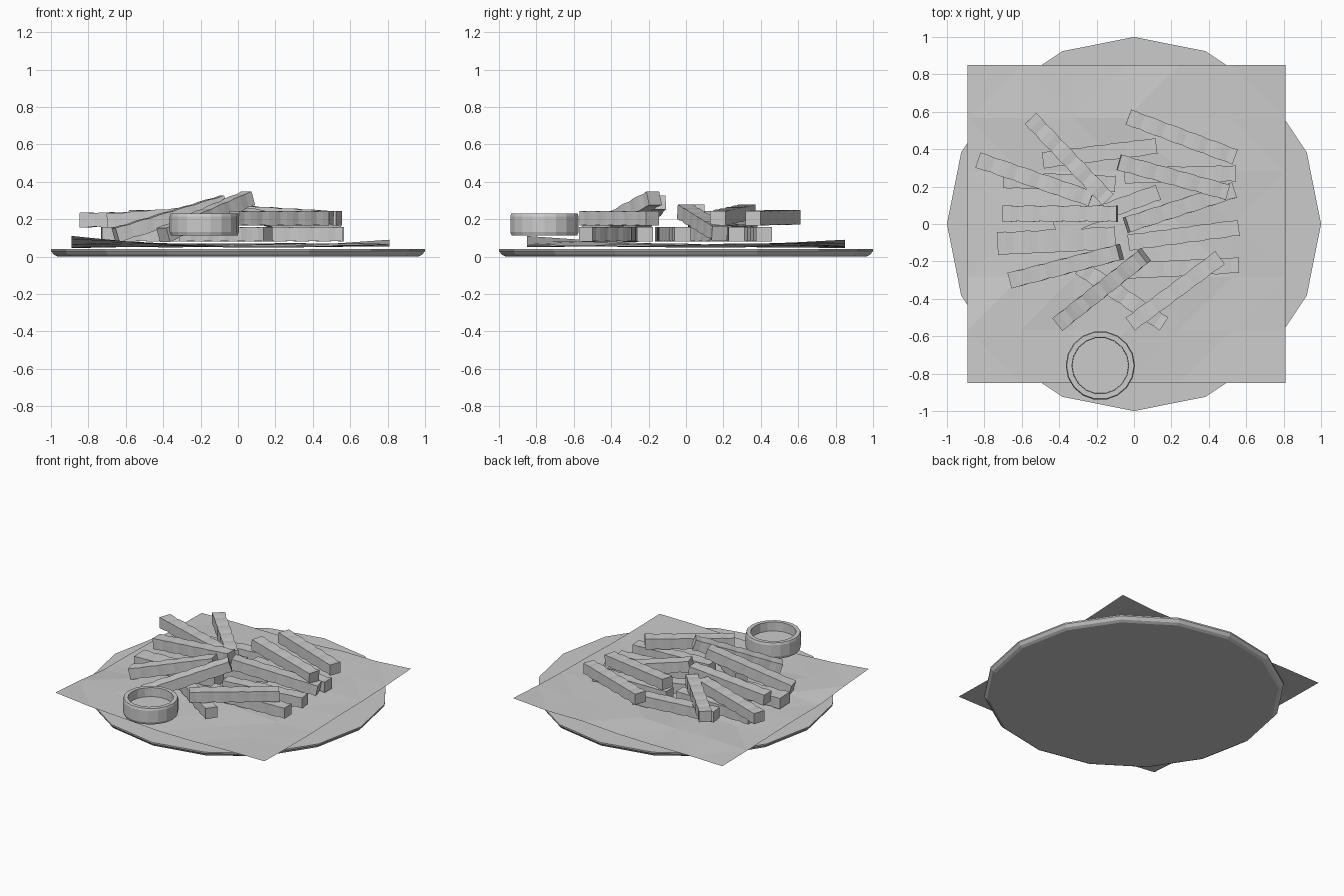
import bpy, bmesh, math, random
from mathutils import Vector

if "Cube" in bpy.data.objects:
    bpy.data.objects.remove(bpy.data.objects["Cube"])

random.seed(4)


def make(name, bm):
    bmesh.ops.recalc_face_normals(bm, faces=bm.faces)
    mesh = bpy.data.meshes.new(name)
    bm.to_mesh(mesh)
    bm.free()
    ob = bpy.data.objects.new(name, mesh)
    bpy.context.collection.objects.link(ob)
    return ob


def lathe(name, profile, sides, center=(0, 0)):
    """Rings of (radius, z) joined into a capped, faceted solid."""
    bm = bmesh.new()
    rings = [[bm.verts.new((center[0] + r * math.cos(2 * math.pi * i / sides),
                            center[1] + r * math.sin(2 * math.pi * i / sides), z))
              for i in range(sides)] for r, z in profile]
    for a, b in zip(rings, rings[1:]):
        for i in range(sides):
            j = (i + 1) % sides
            bm.faces.new((a[i], a[j], b[j], b[i]))
    bm.faces.new(rings[0])
    bm.faces.new(rings[-1])
    return make(name, bm)


def fry(name, x0, y0, z0, x1, y1, z1, width=0.084):
    """Square stick between two end points with a crinkled surface."""
    a, b = Vector((x0, y0, z0)), Vector((x1, y1, z1))
    along = (b - a).normalized()
    side = Vector((0, 0, 1)).cross(along).normalized()
    up = along.cross(side)
    bm = bmesh.new()
    n = 15
    rings = []
    for i in range(n + 1):
        t = i / n
        k = 1 + 0.06 * math.sin(2 * math.pi * 5 * t + 0.5)
        w, h = width / 2 * k, 0.038 * k
        c = a.lerp(b, t)
        rings.append([bm.verts.new(c + side * w * s + up * h * u)
                      for s, u in ((-1, -1), (1, -1), (1, 1), (-1, 1))])
    for p, q in zip(rings, rings[1:]):
        for i in range(4):
            j = (i + 1) % 4
            bm.faces.new((p[i], p[j], q[j], q[i]))
    bm.faces.new(rings[0])
    bm.faces.new(rings[-1])
    return make(name, bm)


# plate: thin 16-sided disc with a bevelled lower edge
lathe("plate", [(0.965, 0.0), (0.985, 0.01), (1.0, 0.03), (1.0, 0.04), (0.96, 0.04)], 16)

# paper liner: crumpled square sheet with uneven corners
corner = {(-1, -1): 0.11, (1, 1): 0.09, (1, -1): 0.06, (-1, 1): 0.045}
bm = bmesh.new()
bmesh.ops.create_grid(bm, x_segments=6, y_segments=6, size=0.85)
for v in bm.verts:
    u, w = v.co.x / 0.85, v.co.y / 0.85
    target = corner[(1 if u > 0 else -1, 1 if w > 0 else -1)]
    blend = abs(u * w) ** 1.5
    v.co.z = 0.058 + random.uniform(-0.012, 0.014) * (1 - blend) + (target - 0.058) * blend
    v.co.x -= 0.04
bmesh.ops.triangulate(bm, faces=bm.faces)
make("paper_liner", bm)

# sauce cup: open ring with a filled floor
lathe("sauce_cup", [(0.178, 0.112), (0.185, 0.13), (0.185, 0.215), (0.18, 0.23),
                    (0.152, 0.23), (0.15, 0.165)], 18, (-0.18, -0.757))

# fries: bottom layer lies flat at one height
bottom = [
    (-0.487, 0.34, 0.12, 0.417), (-0.70, 0.235, -0.10, 0.215),
    (-0.05, 0.26, 0.545, 0.27), (-0.03, -0.10, 0.56, -0.02),
    (-0.04, -0.25, 0.56, -0.22), (-0.29, -0.23, 0.16, -0.535),
    (-0.42, -0.03, 0.13, 0.17),
]
for i, (x0, y0, x1, y1) in enumerate(bottom):
    fry(f"bottom_fry_{i + 1}", x0, y0, 0.12, x1, y1, 0.12)
fry("wide_bottom_fry", -0.73, -0.105, 0.12, -0.10, -0.075, 0.12, 0.12)

# fries: upper layer, some leaning toward the middle
upper = [
    (-0.553, 0.564, 0.21, -0.14, 0.13, 0.205),
    (-0.834, 0.342, 0.195, -0.23, 0.135, 0.205),
    (-0.70, 0.055, 0.19, -0.09, 0.055, 0.24),
    (-0.655, -0.30, 0.115, -0.075, -0.15, 0.29),
    (-0.40, -0.53, 0.115, 0.055, -0.17, 0.312),
    (-0.08, 0.33, 0.24, 0.50, 0.17, 0.205),
    (-0.04, -0.005, 0.24, 0.53, 0.18, 0.125),
    (-0.03, 0.572, 0.21, 0.54, 0.358, 0.205),
    (0.46, -0.18, 0.205, -0.02, -0.535, 0.205),
]
for i, ends in enumerate(upper):
    fry(f"upper_fry_{i + 1}", *ends)
